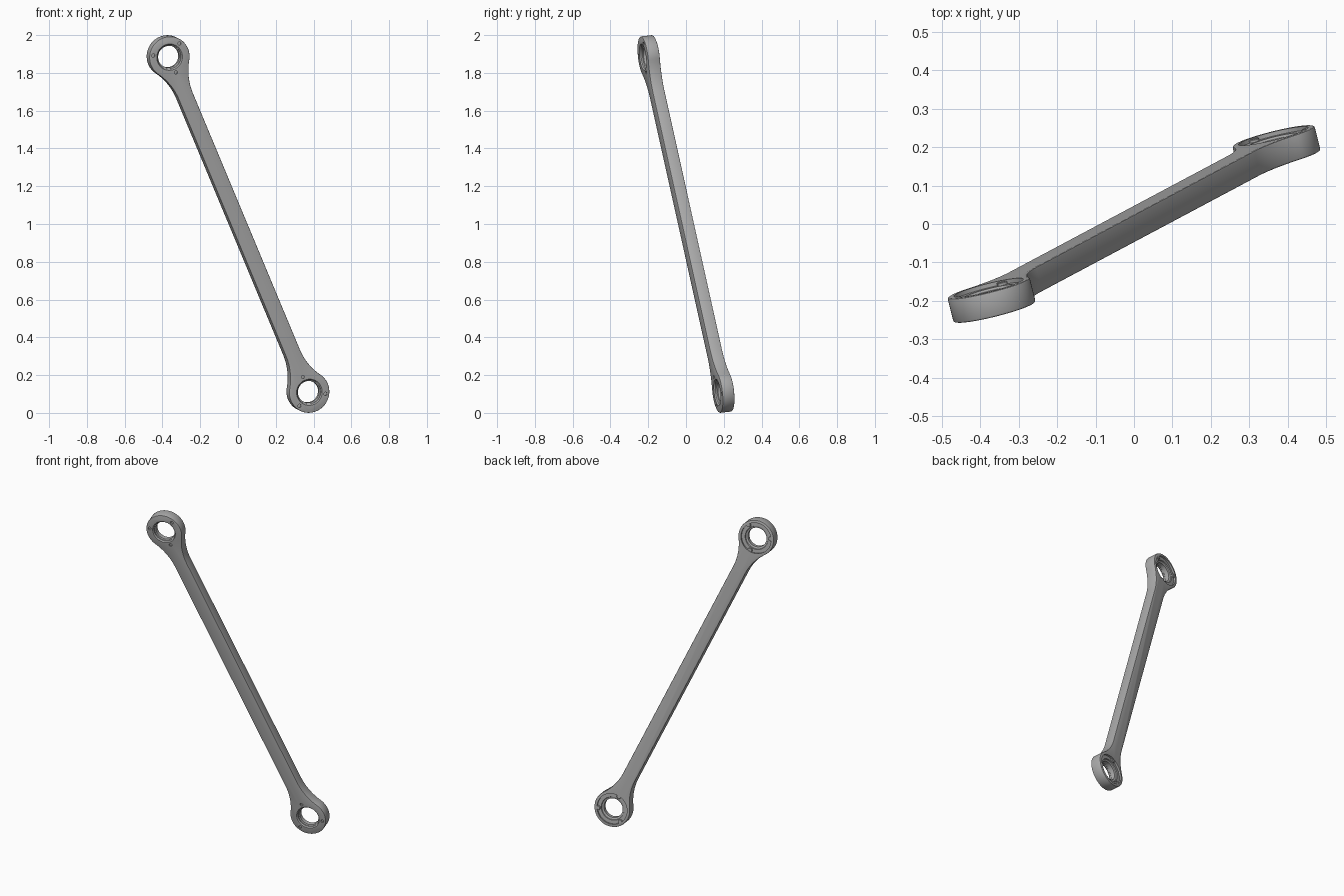
import bpy, bmesh
from math import sin, cos, pi, atan2, sqrt, radians
from mathutils import Vector, Matrix

cube = bpy.data.objects.get("Cube")
if cube:
    bpy.data.objects.remove(cube, do_unlink=True)

# Main dimensions
END = Vector((-0.37, -0.197, 0.887))      # centre of the upper eye from the middle
L = END.length
R, W, T = 0.11, 0.042, 0.066              # eye radius, half bar width, thickness
S = 0.23                                  # where the flare starts
F = (S * S + W * W - R * R) / (2 * (R - W))   # flare radius, tangent to the eye

# Link frame: x across the bar, y along it, z out of the front face
along = END.normalized()
front = Vector((0.24, -0.963, 0))
front.z = -(front.x * along.x + front.y * along.y) / along.z
front.normalize()
across = along.cross(front)
FRAME = Matrix.Translation((0, 0, 1)) @ Matrix((across, along, front)).transposed().to_4x4()

steel = bpy.data.materials.new("grey_steel")
steel.use_nodes = True
GREY = (0.4, 0.4, 0.4, 1)
steel.diffuse_color = GREY
steel.node_tree.nodes["Principled BSDF"].inputs["Base Color"].default_value = GREY


def make_object(name, bm):
    bmesh.ops.recalc_face_normals(bm, faces=bm.faces)
    mesh = bpy.data.meshes.new(name)
    bm.to_mesh(mesh)
    bm.free()
    mesh.materials.append(steel)
    obj = bpy.data.objects.new(name, mesh)
    bpy.context.collection.objects.link(obj)
    obj.matrix_world = FRAME
    return obj


def lathe(bm, profile, centre, n):
    """Closed solid turned around the z direction from (radius, z) points."""
    rings = [[bm.verts.new((centre[0] + r * cos(2 * pi * i / n),
                            centre[1] + r * sin(2 * pi * i / n), z))
              for i in range(n)] for r, z in profile]
    for a, b in zip(rings, rings[1:]):
        for i in range(n):
            j = (i + 1) % n
            bm.faces.new((a[i], a[j], b[j], b[i]))
    bm.faces.new(rings[0])
    bm.faces.new(rings[-1])


def screw_spots(side):
    for k in range(3):
        a = radians(30 + 120 * k)
        yield (0.089 * cos(a) * side, side * (L + 0.089 * sin(a)))


def smooth(obj):
    bpy.ops.object.select_all(action='DESELECT')
    obj.select_set(True)
    bpy.context.view_layer.objects.active = obj
    bpy.ops.object.shade_smooth_by_angle(angle=radians(30))


# Outline: eye arc, flare arc, then mirrored
tangent = atan2(-S, W + F)
quarter = []
for i in range(29):
    a = pi / 2 + (tangent - pi / 2) * i / 28
    quarter.append((R * cos(a), L + R * sin(a)))
for i in range(1, 13):
    a = tangent + pi - tangent * i / 12
    quarter.append((W + F + F * cos(a), L - S + F * sin(a)))
half = quarter + [(x, -y) for x, y in reversed(quarter)]
outline = half + [(-x, y) for x, y in reversed(half[1:-1])]

# Link body with softened rims
bm = bmesh.new()
base = bm.faces.new([bm.verts.new((x, y, -T / 2)) for x, y in outline])
grown = bmesh.ops.extrude_face_region(bm, geom=[base])
bmesh.ops.translate(bm, vec=(0, 0, T),
                    verts=[v for v in grown["geom"] if isinstance(v, bmesh.types.BMVert)])
if base not in bm.faces[:]:
    bm.faces.new([v for v in bm.verts if v.co.z < 0])
bmesh.ops.recalc_face_normals(bm, faces=bm.faces)
rims = [e for e in bm.edges if abs(e.verts[0].co.z - e.verts[1].co.z) < 1e-5]
bmesh.ops.bevel(bm, geom=rims, offset=0.005, segments=2, profile=0.5, affect='EDGES')
body = make_object("link_bar", bm)

# Stepped bores, back recesses and front screw holes
bore = [(0.093, -0.05), (0.093, -0.022), (0.071, -0.022), (0.069, -0.016),
        (0.058, -0.012), (0.058, 0.014), (0.064, 0.018), (0.064, 0.026),
        (0.071, 0.034), (0.071, 0.05)]
cutters = []
for side in (1, -1):
    bm = bmesh.new()
    lathe(bm, bore, (0, side * L), 64)
    cutters.append(make_object("bore_cutter", bm))
    bm = bmesh.new()
    for spot in screw_spots(side):
        lathe(bm, [(0.009, T / 2 - 0.008), (0.009, 0.05)], spot, 16)
    cutters.append(make_object("screw_hole_cutter", bm))

bpy.context.view_layer.objects.active = body
for cutter in cutters:
    cutter.hide_render = True
    mod = body.modifiers.new("cut", 'BOOLEAN')
    mod.operation = 'DIFFERENCE'
    mod.solver = 'EXACT'
    mod.object = cutter
    bpy.ops.object.modifier_apply(modifier=mod.name)
for cutter in cutters:
    bpy.data.objects.remove(cutter, do_unlink=True)
smooth(body)

# Screw bosses in the back recesses
for side, label in ((1, "upper"), (-1, "lower")):
    bm = bmesh.new()
    for spot in screw_spots(side):
        lathe(bm, [(0.014, -0.02), (0.014, -0.028), (0.012, -0.03)], spot, 20)
    smooth(make_object(label + "_screw_bosses", bm))
